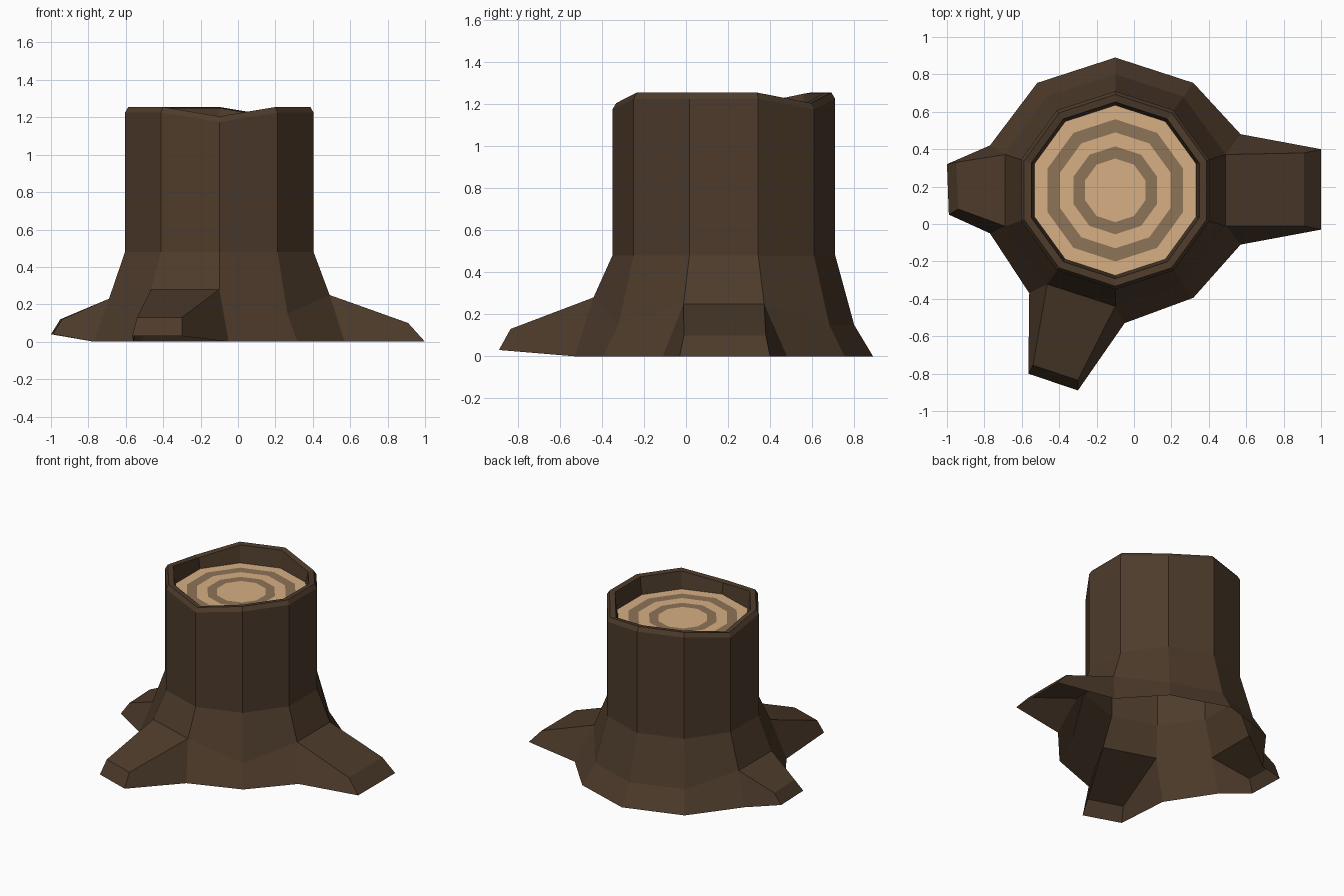
import bpy, bmesh
from math import cos, sin, radians

if "Cube" in bpy.data.objects:
    bpy.data.objects.remove(bpy.data.objects["Cube"])

CX, CY, N = -0.10, 0.18, 10


def material(name, color):
    m = bpy.data.materials.new(name)
    m.diffuse_color = (*color, 1)
    m.use_nodes = True
    m.node_tree.nodes["Principled BSDF"].inputs["Base Color"].default_value = m.diffuse_color
    return m


def ring(bm, r, z):
    """Ten-sided ring around the trunk axis; z is a number or one per corner."""
    zs = z if isinstance(z, list) else [z] * N
    return [bm.verts.new((CX + r * cos(radians(36 * i - 18)),
                          CY + r * sin(radians(36 * i - 18)), zs[i])) for i in range(N)]


def bridge(bm, lo, hi, mat=0, skip=()):
    for i in range(N):
        if i not in skip:
            j = (i + 1) % N
            bm.faces.new((lo[i], lo[j], hi[j], hi[i])).material_index = mat


def finish(bm, name, mats):
    me = bpy.data.meshes.new(name)
    bm.to_mesh(me)
    bm.free()
    for m in mats:
        me.materials.append(m)
    ob = bpy.data.objects.new(name, me)
    bpy.context.collection.objects.link(ob)
    return ob


bark = material("bark", (0.075, 0.044, 0.024))
light_wood = material("light_wood", (0.68, 0.43, 0.23))
dark_wood = material("dark_wood", (0.27, 0.175, 0.095))

# Roots: trunk side -> height at the flare, two base corners, top tip edge, bottom tip edge
ROOTS = {
    0: (0.25, [(0.57, -0.11, 0), (0.57, 0.48, 0)],
        [(0.91, -0.01, 0.10), (0.91, 0.38, 0.10)],
        [(1.00, -0.03, 0), (1.00, 0.40, 0)]),
    5: (0.23, [(-0.77, 0.42, 0), (-0.77, -0.05, 0)],
        [(-0.95, 0.33, 0.12), (-0.94, 0.08, 0.12)],
        [(-1.00, 0.32, 0.04), (-0.99, 0.05, 0.04)]),
    7: (0.28, [(-0.56, -0.37, 0), (-0.05, -0.53, 0)],
        [(-0.54, -0.755, 0.13), (-0.30, -0.835, 0.13)],
        [(-0.565, -0.80, 0.03), (-0.30, -0.89, 0.03)]),
}

# Bark: flared base, straight trunk, bevelled rim with three dips, inner wall
bm = bmesh.new()
flare_z = [0.15] * N
for side, root in ROOTS.items():
    flare_z[side] = flare_z[side + 1] = root[0]
top = [1.255] * N
for i in (2, 5, 8):
    top[i] = 1.205
base = ring(bm, 0.71, 0)
flare = ring(bm, 0.62, flare_z)
rings = [flare,
         ring(bm, 0.53, 0.48),
         ring(bm, 0.53, [z - 0.03 for z in top]),
         ring(bm, 0.512, top),
         ring(bm, 0.472, [z - 0.005 for z in top]),
         ring(bm, 0.455, 1.125)]
bridge(bm, base, flare, skip=ROOTS)
for lo, hi in zip(rings, rings[1:]):
    bridge(bm, lo, hi)

# Roots: top, tip and two cheeks, open underneath like the trunk
for side, (_, feet, tip_top, tip_low) in ROOTS.items():
    a, b = side, side + 1
    base[a].co, base[b].co = feet
    ta, tb = [bm.verts.new(p) for p in tip_top]
    la, lb = [bm.verts.new(p) for p in tip_low]
    bm.faces.new((ta, tb, flare[b], flare[a]))
    bm.faces.new((la, lb, tb, ta))
    bm.faces.new((base[a], la, ta, flare[a]))
    bm.faces.new((lb, base[b], flare[b], tb))
finish(bm, "bark", [bark])

# Cut wood: concentric growth rings
bm = bmesh.new()
circles = [ring(bm, r, 1.125) for r in (0.455, 0.38, 0.31, 0.235, 0.17)]
for k, (outer, inner) in enumerate(zip(circles, circles[1:])):
    bridge(bm, outer, inner, mat=k % 2)
bm.faces.new(circles[-1])
finish(bm, "cut_wood", [light_wood, dark_wood])
